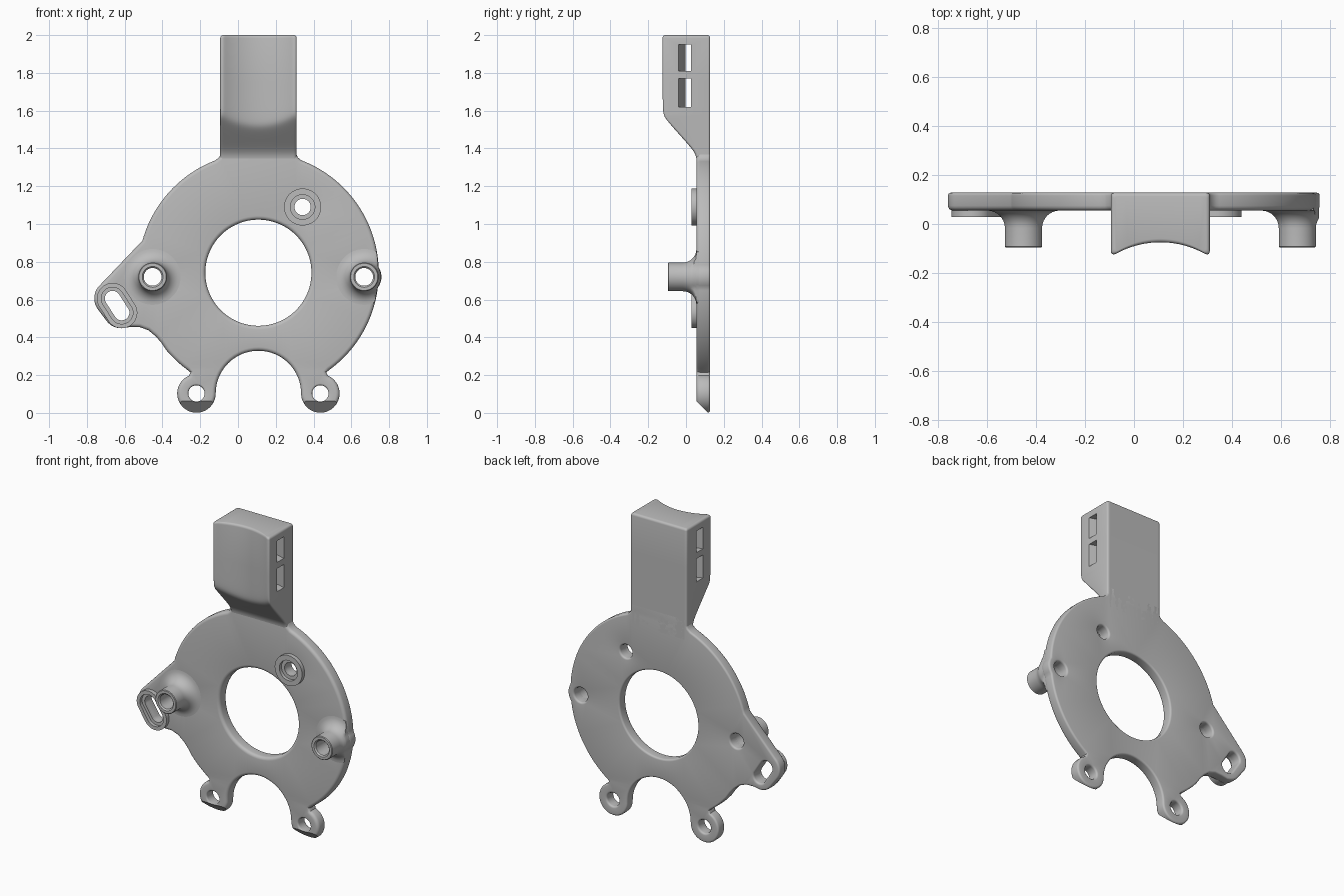
import bpy
import bmesh
from math import sin, cos, pi, radians, sqrt, atan2, log, exp

if "Cube" in bpy.data.objects:
    bpy.data.objects.remove(bpy.data.objects["Cube"], do_unlink=True)

grey = bpy.data.materials.new("plain grey")
grey.use_nodes = True
grey.diffuse_color = (0.5, 0.5, 0.5, 1)
grey.node_tree.nodes["Principled BSDF"].inputs["Base Color"].default_value = (0.5, 0.5, 0.5, 1)

# Shared dimensions: flat work is drawn in (x, z), depth runs along y
CX, CZ, RADIUS = 0.108, 0.742, 0.637
FRONT, BACK = 0.055, 0.128
EAR_Z, EAR_R, EAR_OFF = 0.103, 0.102, 0.328
POST_OFF, POST_Z = 0.56, 0.72
SLOT_C, SLOT_HALF = (-0.64, 0.568), (0.024, -0.037)


def finish(bm, name):
    bmesh.ops.recalc_face_normals(bm, faces=bm.faces[:])
    mesh = bpy.data.meshes.new(name)
    bm.to_mesh(mesh)
    bm.free()
    mesh.materials.append(grey)
    obj = bpy.data.objects.new(name, mesh)
    bpy.context.collection.objects.link(obj)
    return obj


def smooth(obj):
    bpy.ops.object.select_all(action='DESELECT')
    obj.select_set(True)
    bpy.context.view_layer.objects.active = obj
    bpy.ops.object.shade_smooth_by_angle(angle=radians(35))


def skin(bm, rings, wrap=False):
    """Join matching rings of points with quads and return the vertex rings."""
    vs = [[bm.verts.new(p) for p in ring] for ring in rings]
    pairs = list(zip(vs, vs[1:])) + ([(vs[-1], vs[0])] if wrap else [])
    for a, b in pairs:
        for i in range(len(a)):
            j = (i + 1) % len(a)
            bm.faces.new((a[i], a[j], b[j], b[i]))
    return vs


def loft(name, rings):
    bm = bmesh.new()
    vs = skin(bm, rings)
    bm.faces.new(vs[0])
    bm.faces.new(vs[-1])
    return finish(bm, name)


def arc(cx, cz, r, a0, a1, n):
    steps = [radians(a0 + (a1 - a0) * i / n) for i in range(n + 1)]
    return [(cx + r * cos(a), cz + r * sin(a)) for a in steps]


def oval(c, r, half=(0, 0), n=48):
    """Circle, or a slot shape when half is the half-length vector."""
    pts = []
    for i in range(n):
        a = 2 * pi * (i + 0.5) / n
        s = 1 if cos(a) * half[0] + sin(a) * half[1] > 0 else -1
        pts.append((c[0] + r * cos(a) + s * half[0], c[1] + r * sin(a) + s * half[1]))
    return pts


def rim_radius(a):
    """Disc radius with a small swelling around the post on the left edge."""
    phi = a - atan2(POST_Z - CZ, POST_OFF)
    k = 0.092 ** 2 - (POST_OFF * sin(phi)) ** 2
    return max(RADIUS, POST_OFF * cos(phi) + sqrt(k)) if k > 0 and cos(phi) > 0 else RADIUS


def shift(loop, d):
    """Offset a loop to its left, into the material."""
    out = []
    for i, p in enumerate(loop):
        q, s = loop[i - 1], loop[(i + 1) % len(loop)]
        tx, tz = s[0] - q[0], s[1] - q[1]
        m = sqrt(tx * tx + tz * tz) or 1
        out.append((p[0] - d * tz / m, p[1] + d * tx / m))
    return out


# Plate outline, counter-clockwise from the neck
outline = arc(CX, CZ, RADIUS, 111, 164.5, 24)
outline += arc(-0.664, 0.606, 0.097, 136, 217, 14) + arc(-0.618, 0.545, 0.097, 220, 272, 9)
outline += [(-0.57, 0.455), (-0.52, 0.454), (-0.475, 0.438), (-0.435, 0.405), (-0.405, 0.37)]
outline += arc(CX, CZ, RADIUS, 220, 234, 7) + [(-0.252, 0.215)]
outline += arc(CX - EAR_OFF, EAR_Z, EAR_R, 112, 355, 36)
outline += arc(CX, EAR_Z, EAR_OFF - EAR_R, 180, 0, 32)
outline += arc(CX + EAR_OFF, EAR_Z, EAR_R, 185, 428, 36) + [(0.468, 0.215)]
for i in range(101):
    ang = radians(-54 + 123 * i / 100)
    outline.append((CX + rim_radius(ang) * cos(ang), CZ + rim_radius(ang) * sin(ang)))
outline += [(0.316, 1.353), (0.307, 1.375), (0.3, 1.42), (-0.084, 1.42), (-0.091, 1.375), (-0.1, 1.353)]

# Plate holes: centre, posts, ears, pad and slot
holes = [oval((CX, CZ), 0.281, n=80), oval((0.342, 1.09), 0.043), oval(SLOT_C, 0.041, SLOT_HALF)]
for side in (-1, 1):
    holes.append(oval((CX + side * POST_OFF, POST_Z), 0.047))
    holes.append(oval((CX + side * EAR_OFF, EAR_Z), 0.043))

bm = bmesh.new()
caps = ([], [])
for k, loop in enumerate([outline] + [h[::-1] for h in holes]):
    bf, bb = (0.02, 0.012) if k < 2 else (0.01, 0.012)
    rounds = [radians(a) for a in (0, 22, 45, 67, 90)]
    layers = [(bf * (1 - sin(t)), FRONT + bf * (1 - cos(t))) for t in rounds]
    layers += [(bb * (1 - cos(t)), BACK - bb * (1 - sin(t))) for t in rounds]
    vs = skin(bm, [[(x, y, z) for x, z in shift(loop, d)] for d, y in layers])
    for cap, ring in zip(caps, (vs[0], vs[-1])):
        cap += [bm.edges.get((ring[i - 1], ring[i])) for i in range(len(ring))]
for cap in caps:
    bmesh.ops.triangle_fill(bm, edges=cap, use_beauty=True, normal=(0, 1, 0))
# Sloping cut under both ears
cut = bmesh.ops.bisect_plane(bm, geom=bm.verts[:] + bm.edges[:] + bm.faces[:], dist=1e-6,
                             plane_co=(0, 0.118, 0), plane_no=(0, -1, -1), clear_outer=True)
rim = [e for e in cut["geom_cut"] if isinstance(e, bmesh.types.BMEdge)]
bmesh.ops.triangle_fill(bm, edges=rim, use_beauty=True, normal=(0, -1, -1))
smooth(finish(bm, "plate"))


def collar(name, c, profile, half=(0, 0), clip=False):
    """Hollow turned part from a closed (radius, depth) profile."""
    rings = []
    for r, y in profile:
        ring = []
        for x, z in oval(c, r, half):
            if clip:
                dx, dz = x - CX, z - CZ
                s = min(1, (rim_radius(atan2(dz, dx)) - 0.002) / sqrt(dx * dx + dz * dz))
                x, z = CX + dx * s, CZ + dz * s
            ring.append((x, y, z))
        rings.append(ring)
    bm = bmesh.new()
    skin(bm, rings, wrap=True)
    smooth(finish(bm, name))


# Posts with flared feet
post = [(0.047, 0.08), (0.047, -0.088), (0.055, -0.096), (0.072, -0.096), (0.076, -0.092)]
post += [(0.076 + 0.072 * (1 - cos(t)), -0.017 + 0.072 * sin(t))
         for t in [pi / 2 * i / 8 for i in range(9)]] + [(0.148, 0.075)]
collar("right_post", (CX - POST_OFF, POST_Z), post)
collar("left_post", (CX + POST_OFF, POST_Z), post, clip=True)


# Raised pads with a stepped bore
def pad(outer, step, bore):
    return [(bore, 0.07), (bore, 0.05), (step, 0.05), (step, 0.028), (outer, 0.028), (outer, 0.07)]


collar("upper_pad", (0.342, 1.09), pad(0.098, 0.065, 0.043))
collar("slot_pad", SLOT_C, pad(0.083, 0.06, 0.041), SLOT_HALF)

# Handle: hollow front face meeting a slope that runs down into the plate
HW = 0.202


def corner(dx, r):
    e = max(0, r - (HW - abs(dx)))
    return r - sqrt(max(0, r * r - e * e))


def handle_ring(z, inset=0):
    ts = [pi * (i / 32 - 0.5) for i in range(33)]
    u = (z - 1.37) / 0.015
    slope = FRONT + 0.002 - 0.9 * 0.015 * log(1 + exp(min(u, 50)))
    front, back = [], []
    for t in ts:
        dx = HW * sin(t)
        hollow = -0.449 + sqrt(0.374 ** 2 - dx * dx) + corner(dx, 0.022)
        y = 0.5 * (hollow + slope + sqrt((hollow - slope) ** 2 + 0.02 ** 2))
        y = max(y, hollow) if slope < hollow - 0.1 else max(y, slope + corner(dx, 0.015))
        s = 1 - inset / HW
        front.append((CX + dx * s, y + inset, z))
        back.append((CX + dx * s, BACK - corner(dx, 0.012) - inset, z))
    return front + back[::-1]


levels = [1.28 + 0.012 * i for i in range(34)] + [1.75, 1.985]
rings = [handle_ring(z) for z in levels]
rings += [handle_ring(1.985 + 0.015 * sin(t), 0.015 * (1 - cos(t)))
          for t in [pi / 2 * i / 4 for i in range(1, 5)]]
handle = loft("handle", rings)

# Two curved strap slots through the handle
for z0, z1 in ((1.62, 1.77), (1.81, 1.95)):
    sweep = [0.5 * (i / 12 - 0.5) for i in range(13)]
    near = [(CX + d, -0.55 + sqrt(0.548 ** 2 - d * d)) for d in sweep]
    far = [(CX + d, -0.55 + sqrt(0.611 ** 2 - d * d)) for d in sweep]
    cutter = loft("slot_cutter", [[(x, y, z) for x, y in near + far[::-1]] for z in (z0, z1)])
    cutter.hide_render = True
    mod = handle.modifiers.new("strap slot", 'BOOLEAN')
    mod.operation, mod.object, mod.solver = 'DIFFERENCE', cutter, 'EXACT'
    bpy.context.view_layer.objects.active = handle
    bpy.ops.object.modifier_apply(modifier=mod.name)
    bpy.data.objects.remove(cutter, do_unlink=True)
smooth(handle)
